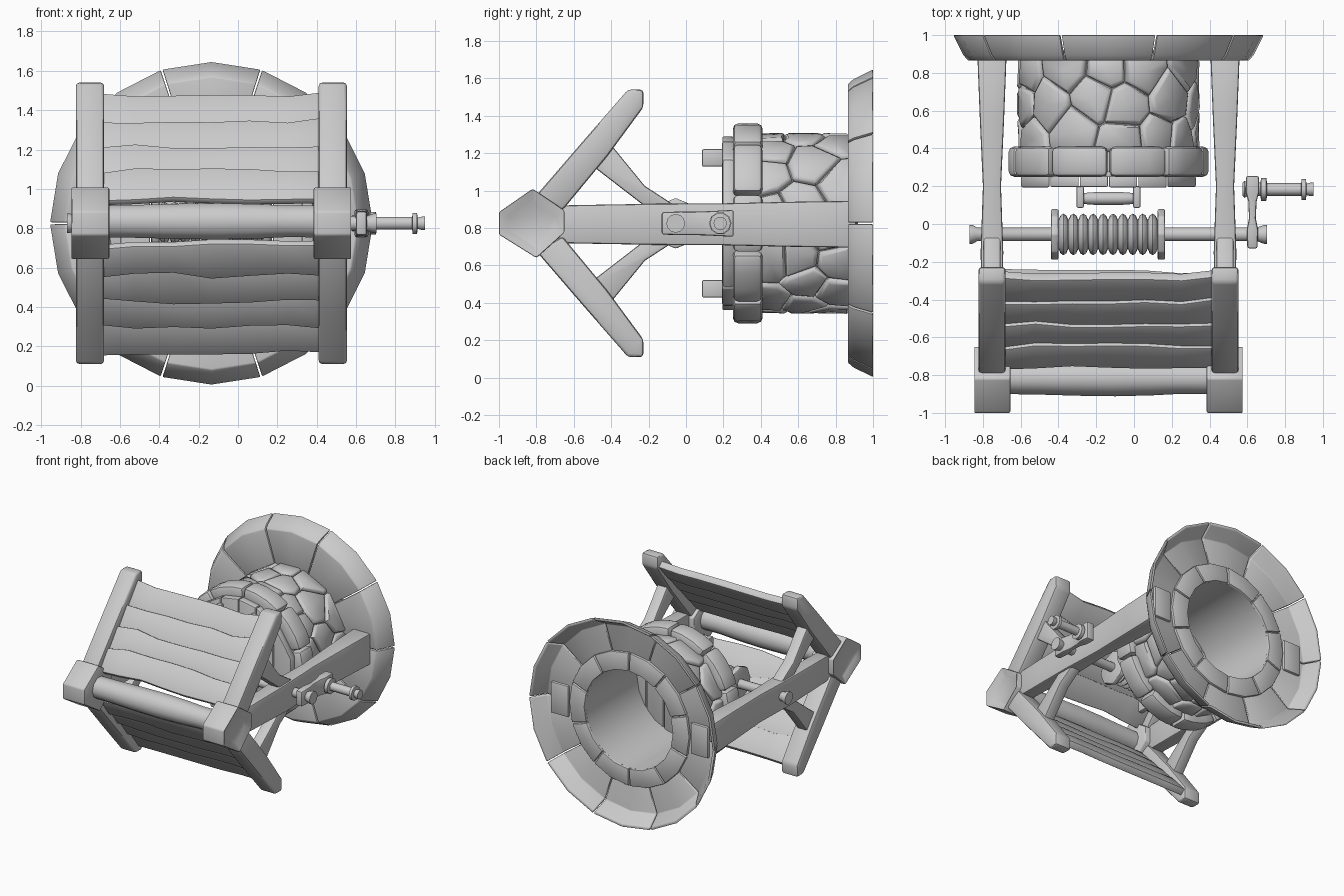
import bpy, bmesh, random
from math import sin, cos, pi, radians
from mathutils import Vector

if "Cube" in bpy.data.objects:
    bpy.data.objects.remove(bpy.data.objects["Cube"])

random.seed(7)
CX, CZ = -0.135, 0.825        # well axis runs along y through this point


def loft(bm, rings, cap=True):
    vs = [[bm.verts.new(p) for p in r] for r in rings]
    n = len(vs[0])
    for a, b in zip(vs, vs[1:]):
        for i in range(n):
            bm.faces.new((a[i], a[(i + 1) % n], b[(i + 1) % n], b[i]))
    if cap:
        return bm.faces.new(vs[0]), bm.faces.new(vs[-1][::-1])


def finish(bm, name, bevel=0.0, segs=2, angle=38):
    bmesh.ops.recalc_face_normals(bm, faces=bm.faces)
    if bevel:
        edges = [e for e in bm.edges if len(e.link_faces) == 2 and e.calc_face_angle() > 0.6]
        bmesh.ops.bevel(bm, geom=edges, offset=bevel, segments=segs, profile=0.5,
                        affect='EDGES', clamp_overlap=True)
    me = bpy.data.meshes.new(name)
    bm.to_mesh(me)
    bm.free()
    me.shade_smooth()
    me.set_sharp_from_angle(angle=radians(angle))
    ob = bpy.data.objects.new(name, me)
    bpy.context.collection.objects.link(ob)
    return ob


def polar(r, a, y):
    return Vector((CX + r * sin(a), y, CZ + r * cos(a)))


def stone_ring(name, profile, count, start, steps, gap, bevel, jitter=0.0):
    bm = bmesh.new()
    for k in range(count):
        a0 = start + 2 * pi * k / count + gap
        a1 = start + 2 * pi * (k + 1) / count - gap
        d = random.uniform(-jitter, jitter)
        loft(bm, [[polar(r + d, a0 + (a1 - a0) * i / steps, y) for r, y in profile]
                  for i in range(steps + 1)])
    return finish(bm, name, bevel)


def lathe_x(bm, pts, y, z, n=12):
    loft(bm, [[(x, y + r * cos(2 * pi * i / n), z + r * sin(2 * pi * i / n)) for i in range(n)]
              for x, r in pts])


# Flared footing of ten hollow stones
stone_ring("footing_stones", [(.822, 1.0), (.77, .895), (.745, .866), (.46, .866),
                              (.46, .89), (.735, .89), (.80, 1.0)], 10, radians(18), 2, .006, .006)
# Inner lining of the shaft
bm = bmesh.new()
N = 20
loft(bm, [[polar(r, 2 * pi * i / N, y) for i in range(N)]
          for r, y in [(.39, .25), (.455, .25), (.455, .9), (.39, .9), (.39, .25)]], cap=False)
bmesh.ops.remove_doubles(bm, verts=bm.verts, dist=1e-5)
finish(bm, "shaft_lining")
stone_ring("lining_foot", [(.39, .88), (.53, .88), (.53, .91), (.39, .92)], 10, 0, 2, .012, .006)


# Irregular wall stones: Voronoi cells wrapped around the shaft
def clip(poly, m, d):
    out = []
    for p, q in zip(poly, poly[1:] + poly[:1]):
        fp, fq = (p - m).dot(d), (q - m).dot(d)
        if fp <= 0:
            out.append(p)
        if fp * fq < 0:
            out.append(p.lerp(q, fp / (fp - fq)))
    return out


R, COLS, V0, V1 = .47, 12, .38, .88
W = 2 * pi * R
seeds = [Vector(((c + .5 * (row % 2) + random.uniform(-.3, .3)) * W / COLS,
                 V0 + (row + .5 + random.uniform(-.3, .3)) * (V1 - V0) / 3))
         for row in range(3) for c in range(COLS)]
bm = bmesh.new()
for s in seeds:
    poly = [Vector((s.x - .5, V0)), Vector((s.x + .5, V0)), Vector((s.x + .5, V1)), Vector((s.x - .5, V1))]
    for t in seeds:
        for sh in (-W, 0, W):
            o = t + Vector((sh, 0))
            if (o - s).length > 1e-6:
                poly = clip(poly, (o + s) / 2, o - s)
    poly = [p for p, q in zip(poly, poly[1:] + poly[:1]) if (p - q).length > .012]
    c = sum(poly, Vector((0, 0))) / len(poly)
    rings = []
    for inset, r in ((.002, .44), (.004, .462), (.012, .476), (.03, .484)):
        rings.append([polar(r, q.x / R, q.y) for q in
                      [p + (c - p).normalized() * inset for p in poly]])
    _, top = loft(bm, rings)
    bmesh.ops.poke(bm, faces=[top])
finish(bm, "wall_stones", angle=50)

# Rim bricks and plank lid
stone_ring("rim_bricks", [(.40, .25), (.535, .25), (.535, .41), (.40, .41)], 10, 0, 3, .008, .03, .004)
bm = bmesh.new()
LR, PL = .465, 6
for k in range(PL):
    x0 = -LR + 2 * LR * k / PL + .003
    x1 = -LR + 2 * LR * (k + 1) / PL - .003
    h0, h1 = [max((LR * LR - x * x), .012) ** .5 for x in (x0, x1)]
    y0 = .192 + random.uniform(0, .008)
    loft(bm, [[(CX + x0, y, CZ - h0), (CX + x1, y, CZ - h1), (CX + x1, y, CZ + h1), (CX + x0, y, CZ + h0)]
              for y in (y0, .255)])
finish(bm, "lid_planks", .008)

# Two lid handles
bm = bmesh.new()
for z in (CZ + .35, CZ - .35):
    lathe_x(bm, [(CX - .15, .03), (CX - .07, .036), (CX + .07, .036), (CX + .15, .03)], .135, z, 8)
    for x in (CX - .15, CX + .15):
        loft(bm, [[(x + a * .02, y, z + b * .047) for a, b in ((-1, -1), (1, -1), (1, 1), (-1, 1))]
                  for y in (.085, .2)])
finish(bm, "lid_handles", .01)

for side, sx in (("left", -1), ("right", 1)):
    px = CX + sx * .617
    # Upright post
    bm = bmesh.new()
    loft(bm, [[(px + a * hx, y, CZ + b * hz - .005) for a, b in ((-1, -1), (1, -1), (1, 1), (-1, 1))]
              for y, hx, hz in ((.91, .078, .125), (.55, .064, .12), (.2, .048, .112),
                                (-.15, .06, .11), (-.45, .055, .105), (-.72, .05, .1))])
    finish(bm, side + "_post", .012)
    # Ridge cap with recessed outer face
    bm = bmesh.new()
    hexa = [(-1, .885), (-.82, 1.01), (-.65, .895), (-.65, .775), (-.80, .64), (-1, .765)]
    caps = loft(bm, [[(px + o, y, z) for y, z in hexa] for o in (-.098, .098)])
    bmesh.ops.recalc_face_normals(bm, faces=bm.faces)
    bmesh.ops.inset_region(bm, faces=[caps[0 if sx < 0 else 1]], thickness=.06, depth=0)
    bmesh.ops.translate(bm, verts=caps[0 if sx < 0 else 1].verts, vec=(-sx * .035, 0, 0))
    finish(bm, side + "_ridge_cap", .01)
    # Rafters and struts, above and below
    for word, sz in (("upper", 1), ("lower", -1)):
        bm = bmesh.new()
        prof = [(-.80, .15), (-.55, .44), (-.31, .715), (-.228, .715), (-.228, .62), (-.42, .36), (-.66, .07)]
        loft(bm, [[(px + o, y, CZ + sz * z) for y, z in prof] for o in (-.072, .072)])
        finish(bm, f"{side}_{word}_rafter", .018)
        bm = bmesh.new()
        prof = [(-.53, .33), (-.40, .42), (-.22, .20), (-.02, .07), (-.18, .06)]
        loft(bm, [[(px + o, y, CZ + sz * z) for y, z in prof] for o in (-.045, .045)])
        finish(bm, f"{side}_{word}_strut", .012)

# Wavy roof boards on both slopes
ST = 7
for word, sz in (("upper", 1), ("lower", -1)):
    bm = bmesh.new()
    u, nrm = Vector((.686, .728)), Vector((-.728, .686))
    cuts = [[.714 * k / 4 + random.uniform(-.022, .022) for _ in range(ST)] for k in range(5)]
    for k in range(4):
        rings = []
        for i in range(ST):
            x = CX - .58 + 1.16 * i / (ST - 1)
            s0, s1 = cuts[k][i] - .012, cuts[k + 1][i] - .003
            ring = []
            for s, t in ((s0, -.012), (s1, .01), (s1, -.045), (s0, -.05)):
                p = Vector((-.77, .135)) + u * s + nrm * t
                ring.append((x, p.x, CZ + sz * p.y))
            rings.append(ring)
        loft(bm, rings)
    finish(bm, word + "_roof_boards", .008)

# Ridge log
bm = bmesh.new()
lathe_x(bm, [(-.70, .085), (-.5, .088), (-.3, .094), (-.1, .097), (.1, .092), (.25, .084), (.43, .086)],
        -.815, .835, 10)
finish(bm, "ridge_log")

# Axle with flared ends
bm = bmesh.new()
lathe_x(bm, [(-.87, .05), (-.855, .05), (-.83, .036), (.65, .036), (.69, .05), (.705, .05)], -.055, CZ, 12)
finish(bm, "axle")

# Spool flanges and rope coil
bm = bmesh.new()
for x in (-.42, .145):
    lathe_x(bm, [(x - .02, .135), (x + .02, .135)], -.055, CZ, 8)
finish(bm, "spool_flanges", .008)
bm = bmesh.new()
coil, turns = [], 10
for k in range(turns):
    w = .525 / turns
    coil += [(-.4 + w * (k + f), r) for f, r in ((.02, .078), (.2, .1), (.5, .11), (.8, .1), (.98, .078))]
lathe_x(bm, coil, -.055, CZ, 16)
finish(bm, "rope_coil", angle=60)

# Crank arm and grip
bm = bmesh.new()
loft(bm, [[(.627 + a * hx, y, CZ + b * hz) for a, b in ((-1, -1), (1, -1), (1, 1), (-1, 1))]
          for y, hx, hz in ((-.13, .027, .06), (-.03, .03, .063), (.03, .018, .062),
                            (.12, .022, .065), (.17, .036, .068), (.255, .034, .072))])
finish(bm, "crank_arm", .012)
bm = bmesh.new()
lathe_x(bm, [(.575, .035), (.585, .045), (.60, .036), (.67, .036), (.672, .06), (.70, .06), (.705, .034),
             (.885, .034), (.888, .056), (.91, .056), (.913, .03), (.935, .036), (.95, .036)], .183, CZ, 10)
finish(bm, "crank_grip")
